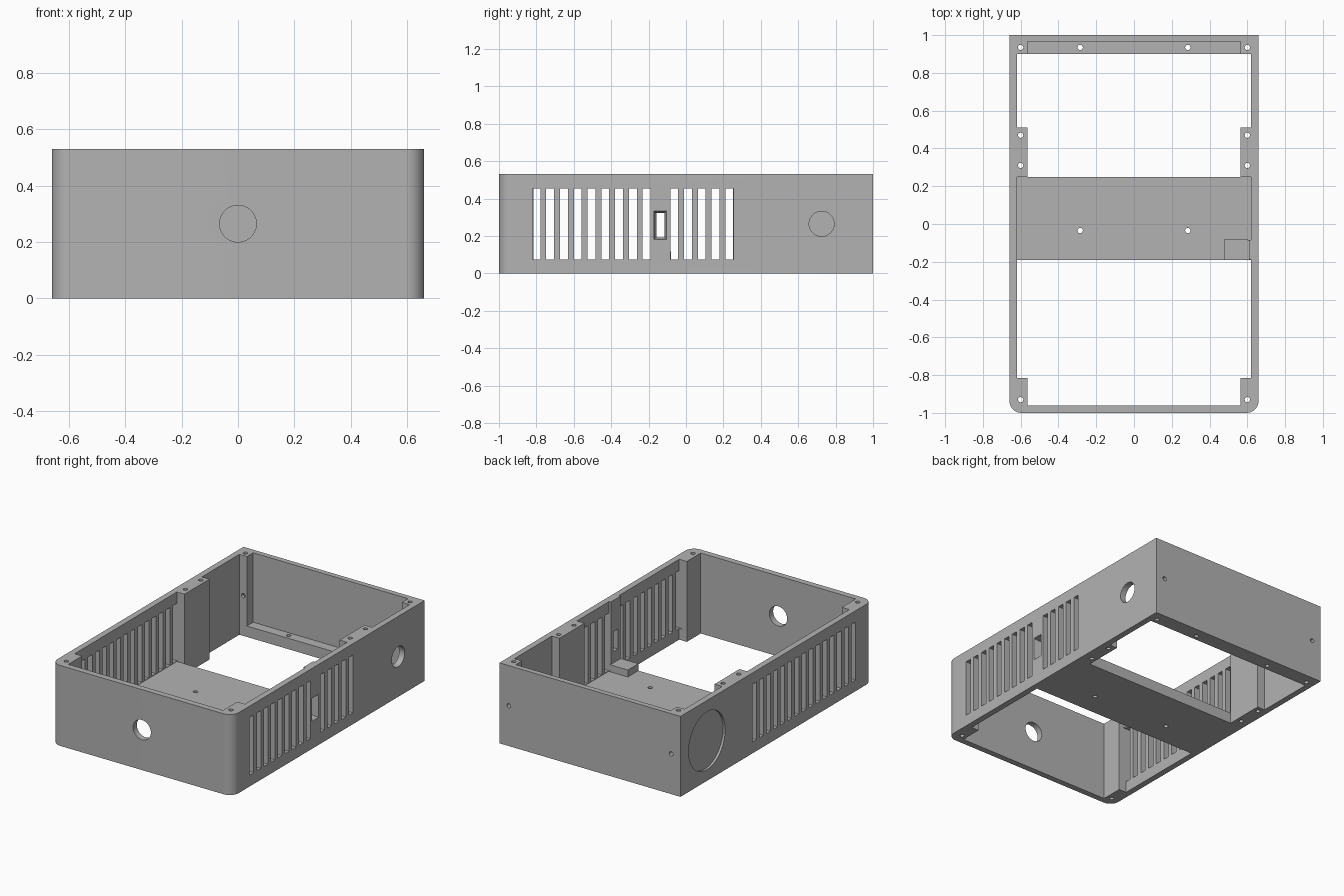
import bpy, bmesh, math
from mathutils import Matrix, Vector

default = bpy.data.objects.get("Cube")
if default:
    bpy.data.objects.remove(default, do_unlink=True)

HX, HY, H = 0.66, 1.0, 0.53      # outer half sizes and height
IX, PX = 0.62, 0.565             # inner wall face, inner post face
FRONT, BACK = -0.96, 0.965       # inner faces of end walls
FLOOR, MID = 0.072, 0.265        # floor thickness, port centre height
EMBED = 0.02                     # overlap of joined parts

grey = bpy.data.materials.new("light grey plastic")
grey.use_nodes = True
COLOUR = (0.45, 0.45, 0.45, 1)
grey.diffuse_color = COLOUR
grey.node_tree.nodes["Principled BSDF"].inputs["Base Color"].default_value = COLOUR


def add_box(bm, x, y, z):
    """Box from (min, max) pairs."""
    size = [b - a for a, b in (x, y, z)]
    mid = [(a + b) / 2 for a, b in (x, y, z)]
    m = Matrix.Translation(mid) @ Matrix.Diagonal((*size, 1))
    return bmesh.ops.create_cube(bm, size=1, matrix=m)["verts"]


def add_rod(bm, centre, axis, radius, length, sides=24):
    turn = Vector((0, 0, 1)).rotation_difference(Vector(axis)).to_matrix().to_4x4()
    bmesh.ops.create_cone(bm, cap_ends=True, segments=sides, radius1=radius, radius2=radius,
                          depth=length, matrix=Matrix.Translation(centre) @ turn)


def make(name, bm):
    mesh = bpy.data.meshes.new(name)
    bm.to_mesh(mesh)
    bm.free()
    mesh.materials.append(grey)
    ob = bpy.data.objects.new(name, mesh)
    bpy.context.collection.objects.link(ob)
    return ob


def combine(target, name, bm, operation):
    """Apply a boolean with a temporary tool object."""
    tool = make(name, bm)
    tool.hide_render = True
    mod = target.modifiers.new(name, "BOOLEAN")
    mod.operation, mod.solver, mod.object = operation, "EXACT", tool
    mod.use_self = operation == "UNION"
    bpy.context.view_layer.objects.active = target
    bpy.ops.object.modifier_apply(modifier=mod.name)
    bpy.data.objects.remove(tool, do_unlink=True)


# Outer shell with rounded front corners
bm = bmesh.new()
add_box(bm, (-HX, HX), (-HY, HY), (0, H))
corners = [e for e in bm.edges if all(v.co.y < 0 for v in e.verts)
           and abs(e.verts[0].co.z - e.verts[1].co.z) > 0.1]
bmesh.ops.bevel(bm, geom=corners, offset=0.065, segments=10, profile=0.5, affect="EDGES")
case = make("enclosure", bm)

# Open cavity
bm = bmesh.new()
add_box(bm, (-IX, IX), (FRONT, BACK), (-0.1, H + 0.1))
combine(case, "cavity", bm, "DIFFERENCE")

# Screw posts, floor plate, back ledge
for side in (-1, 1):
    for y0, y1 in ((FRONT - EMBED, -0.815), (0.25, 0.51), (0.90, BACK + EMBED)):
        bm = bmesh.new()
        add_box(bm, sorted((side * PX, side * (IX + EMBED))), (y0, y1), (0, H))
        combine(case, "post", bm, "UNION")
for name, x, y in (("floor_plate", IX + EMBED, (-0.19, 0.25)),
                   ("back_ledge", PX + EMBED, (0.90, BACK + EMBED))):
    bm = bmesh.new()
    add_box(bm, (-x, x), y, (0, FLOOR))
    combine(case, name, bm, "UNION")

# Port backing pad and support shelf on the left side
bm = bmesh.new()
add_box(bm, (0.608, IX + EMBED), (-0.188, -0.086), (0.03, H))
combine(case, "port_pad", bm, "UNION")
bm = bmesh.new()
add_box(bm, (0.48, IX + EMBED), (-0.19, -0.08), (0.03, 0.118))
combine(case, "port_shelf", bm, "UNION")

# Ventilation slots, one position on the left side is kept for the port
bm = bmesh.new()
for side in (-1, 1):
    for i in range(15):
        if side == 1 and i == 9:
            continue
        y = -0.821 + i * 0.0737
        add_box(bm, sorted((side * 0.6, side * 0.7)), (y, y + 0.042), (0.075, 0.455))
combine(case, "slots", bm, "DIFFERENCE")

# Tapered port opening
bm = bmesh.new()
add_box(bm, (0.59, HX), (-0.172, -0.105), (0.182, 0.333))
for v in bm.verts:
    if v.co.x < 0.6:
        v.co.y += 0.013 if v.co.y < -0.14 else -0.013
        v.co.z += 0.013 if v.co.z < MID - 0.01 else -0.013
outer = [f for f in bm.faces if f.normal.x > 0.9 or all(v.co.x > 0.65 for v in f.verts)]
ext = bmesh.ops.extrude_face_region(bm, geom=outer)
bmesh.ops.delete(bm, geom=outer, context="FACES_ONLY")
for v in ext["geom"]:
    if isinstance(v, bmesh.types.BMVert):
        v.co.x += 0.05
bmesh.ops.recalc_face_normals(bm, faces=bm.faces)
combine(case, "port_opening", bm, "DIFFERENCE")

# Round openings in front and left walls, shallow round recess on the right wall
bm = bmesh.new()
add_rod(bm, (0, -0.98, MID), (0, 1, 0), 0.065, 0.1, 48)
add_rod(bm, (0.64, 0.725, MID), (1, 0, 0), 0.067, 0.1, 48)
add_rod(bm, (-0.695, 0.725, MID), (1, 0, 0), 0.19, 0.1, 64)
combine(case, "round_openings", bm, "DIFFERENCE")

# Vertical screw holes
bm = bmesh.new()
for side in (-1, 1):
    for x, y in ((0.6, 0.935), (0.6, 0.47), (0.6, 0.31), (0.6, -0.93),
                 (0.285, 0.935), (0.285, -0.035)):
        add_rod(bm, (side * x, y, MID), (0, 0, 1), 0.014, 1)
combine(case, "screw_holes", bm, "DIFFERENCE")

# Horizontal holes through the back wall and posts
bm = bmesh.new()
for side in (-1, 1):
    add_rod(bm, (side * 0.592, 0.95, MID), (0, 1, 0), 0.014, 0.2)
combine(case, "back_holes", bm, "DIFFERENCE")

# Smooth curved faces, keep edges sharp
bpy.ops.object.select_all(action="DESELECT")
case.select_set(True)
bpy.context.view_layer.objects.active = case
bpy.ops.object.shade_smooth_by_angle(angle=math.radians(30))
